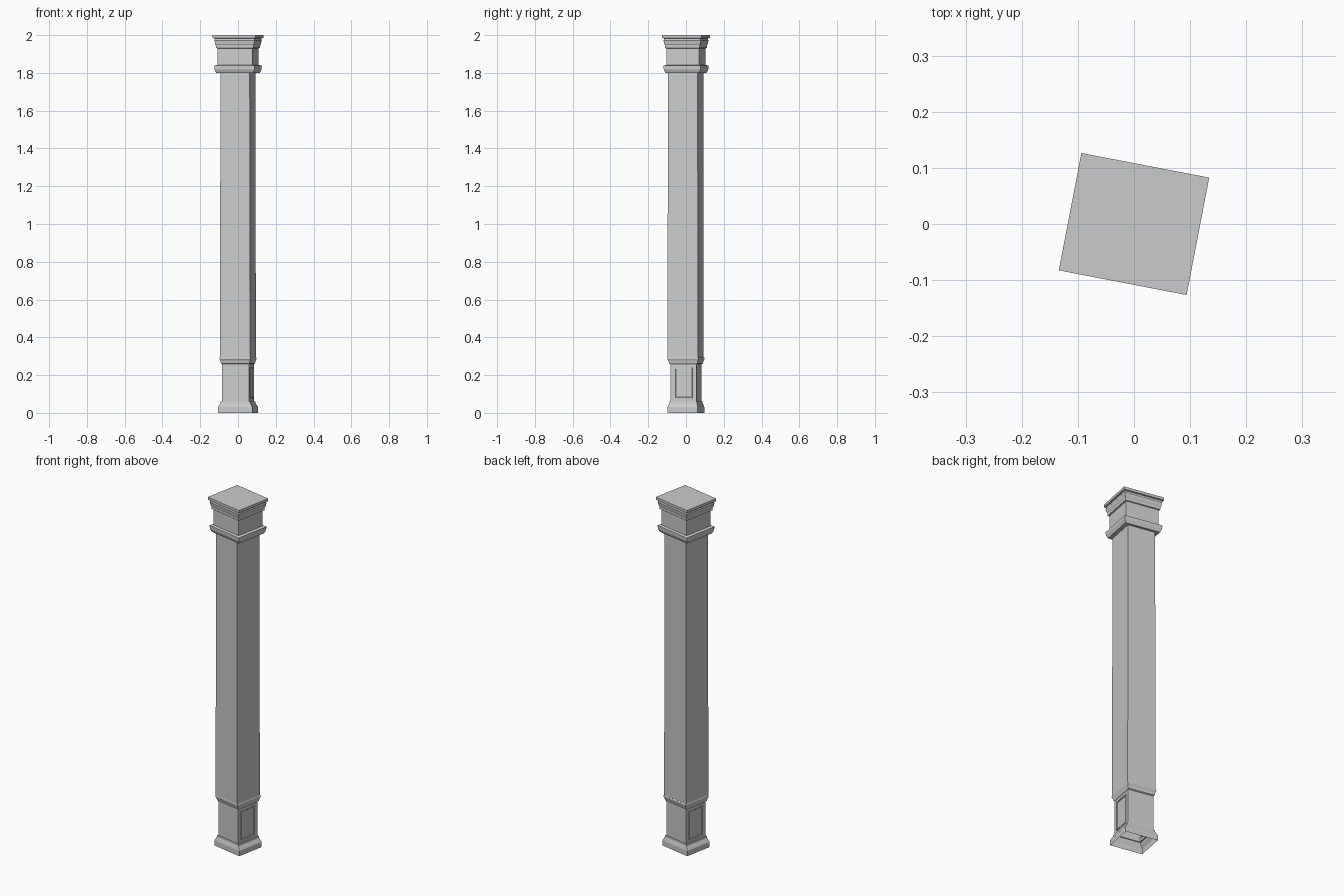
import bpy, bmesh, math
from mathutils import Matrix

if "Cube" in bpy.data.objects:
    bpy.data.objects.remove(bpy.data.objects["Cube"], do_unlink=True)

stone = bpy.data.materials.new("grey stone")
stone.use_nodes = True
GREY = (0.6, 0.6, 0.6, 1)
stone.diffuse_color = GREY
stone.node_tree.nodes["Principled BSDF"].inputs["Base Color"].default_value = GREY

TURN = Matrix.Rotation(math.radians(-10.9), 4, 'Z')


def finish(name, bm):
    """Turn the mesh to the column's heading and link it as an object."""
    bmesh.ops.recalc_face_normals(bm, faces=bm.faces)
    bm.transform(TURN)
    mesh = bpy.data.meshes.new(name)
    bm.to_mesh(mesh)
    bm.free()
    mesh.materials.append(stone)
    obj = bpy.data.objects.new(name, mesh)
    bpy.context.scene.collection.objects.link(obj)
    return obj


def square_loft(name, profile, centre=(0, 0), cap_top=False):
    """Stack rectangles of (half width, half depth, height) into a shell."""
    bm = bmesh.new()
    cx, cy = centre
    rings = []
    for a, b, z in profile:
        rings.append([bm.verts.new((cx + sx * a, cy + sy * b, z))
                      for sx, sy in ((-1, -1), (1, -1), (1, 1), (-1, 1))])
    for low, high in zip(rings, rings[1:]):
        for i in range(4):
            j = (i + 1) % 4
            bm.faces.new((low[i], low[j], high[j], high[i]))
    if cap_top:
        bm.faces.new(rings[-1])
    return finish(name, bm)


# Stepped foot, open underneath
square_loft("base", [
    (.093, .081, 0), (.093, .081, .03), (.089, .079, .037),
    (.081, .075, .05), (.080, .074, .06), (.073, .070, .061)])

# Pedestal block with its flared lip
square_loft("pedestal", [
    (.073, .070, .061), (.073, .070, .258), (.077, .076, .262),
    (.080, .080, .278), (.083, .084, .284), (.083, .084, .291),
    (.081, .082, .294)])

# Long, slightly tapering shaft
square_loft("shaft", [(.081, .082, .293), (.079, .080, 1.80)],
            centre=(0, -.002))

# Collar, neck and crowning mouldings
square_loft("capital", [
    (.079, .079, 1.80), (.100, .091, 1.80), (.108, .099, 1.818),
    (.109, .100, 1.838), (.094, .088, 1.842), (.094, .088, 1.93),
    (.101, .093, 1.932), (.102, .094, 1.948), (.105, .097, 1.953),
    (.109, .100, 1.972), (.107, .098, 1.975), (.107, .098, 1.983),
    (.116, .1065, 1.985), (.116, .1065, 2.0)], cap_top=True)


def panel(name, side):
    """Raised rectangular frame around a sunken field."""
    bm = bmesh.new()
    bmesh.ops.create_cube(bm, size=1, matrix=Matrix.Translation((side * .073, 0, .1575))
                          @ Matrix.Diagonal((.008, .097, .165, 1)))
    bm.normal_update()
    outer = [f for f in bm.faces if f.normal.x * side > .9]
    bmesh.ops.inset_region(bm, faces=outer, thickness=.009)
    bmesh.ops.inset_region(bm, faces=outer, thickness=.003, depth=-.003)
    finish(name, bm)


for label, side in (("left", 1), ("right", -1)):
    panel("pedestal_panel_" + label, side)
